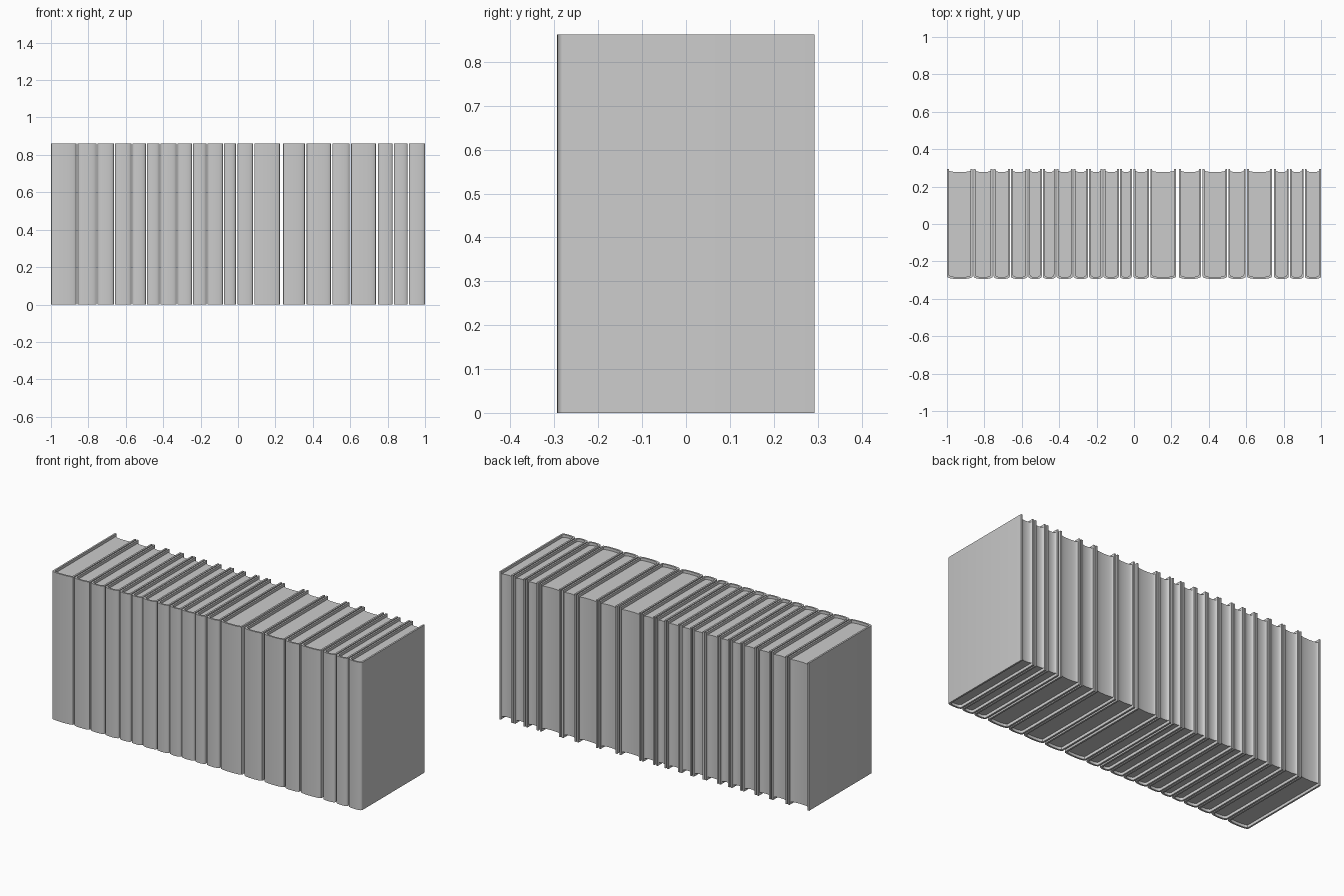
import bpy, bmesh, math

if "Cube" in bpy.data.objects:
    bpy.data.objects.remove(bpy.data.objects["Cube"])

H = 0.862          # book height
BACK = 0.293       # rear edge of the covers
FRONT = -0.280     # where the flat cover meets the rounded spine
BULGE = 0.014      # how far the spine swells forward
T = 0.010          # cover thickness
RECESS = 0.016     # pages set in from the cover edges

# left and right side of every book
BOOKS = [(-1.0, -0.863), (-0.857, -0.756), (-0.750, -0.664), (-0.658, -0.570),
         (-0.565, -0.493), (-0.487, -0.419), (-0.414, -0.328), (-0.323, -0.246),
         (-0.240, -0.168), (-0.163, -0.081), (-0.075, -0.012), (-0.002, 0.080),
         (0.087, 0.225), (0.240, 0.357), (0.367, 0.498), (0.504, 0.597),
         (0.604, 0.737), (0.749, 0.827), (0.833, 0.907), (0.913, 1.0)]


def prism(name, outline, z0, z1):
    """Extrude a closed plan outline from z0 to z1."""
    bm = bmesh.new()
    face = bm.faces.new([bm.verts.new((x, y, z0)) for x, y in outline])
    ext = bmesh.ops.extrude_face_region(bm, geom=[face])
    top = [v for v in ext["geom"] if isinstance(v, bmesh.types.BMVert)]
    bmesh.ops.translate(bm, verts=top, vec=(0, 0, z1 - z0))
    bmesh.ops.recalc_face_normals(bm, faces=bm.faces)
    mesh = bpy.data.meshes.new(name)
    bm.to_mesh(mesh)
    bm.free()
    obj = bpy.data.objects.new(name, mesh)
    bpy.context.collection.objects.link(obj)
    bpy.context.view_layer.objects.active = obj
    obj.select_set(True)
    bpy.ops.object.shade_smooth_by_angle(angle=math.radians(35))
    obj.select_set(False)
    return obj


def curve(x0, x1, y, depth, n=12, power=2.0):
    """Points from x0 to x1 swelling by depth towards -y."""
    pts = []
    for i in range(n + 1):
        u = -math.cos(math.pi * i / n)
        swell = (1 - abs(u) ** power) ** (1 / power)
        pts.append(((x0 + x1) / 2 + u * (x1 - x0) / 2, y - depth * swell))
    return pts


for i, (a, b) in enumerate(BOOKS, 1):
    # U-shaped cover with a rounded spine
    outer = curve(a, b, FRONT, BULGE, power=2.4)
    inner = curve(a + T, b - T, FRONT + T, BULGE, power=2.4)
    prism(f"book_cover_{i:02d}",
          [(a, BACK)] + outer + [(b, BACK), (b - T, BACK)] + inner[::-1] + [(a + T, BACK)],
          0, H)
    # page block with a hollow fore edge
    fore = curve(a + T, b - T, BACK - 0.006, 0.010)
    prism(f"book_pages_{i:02d}", inner + fore[::-1], RECESS, H - RECESS)
